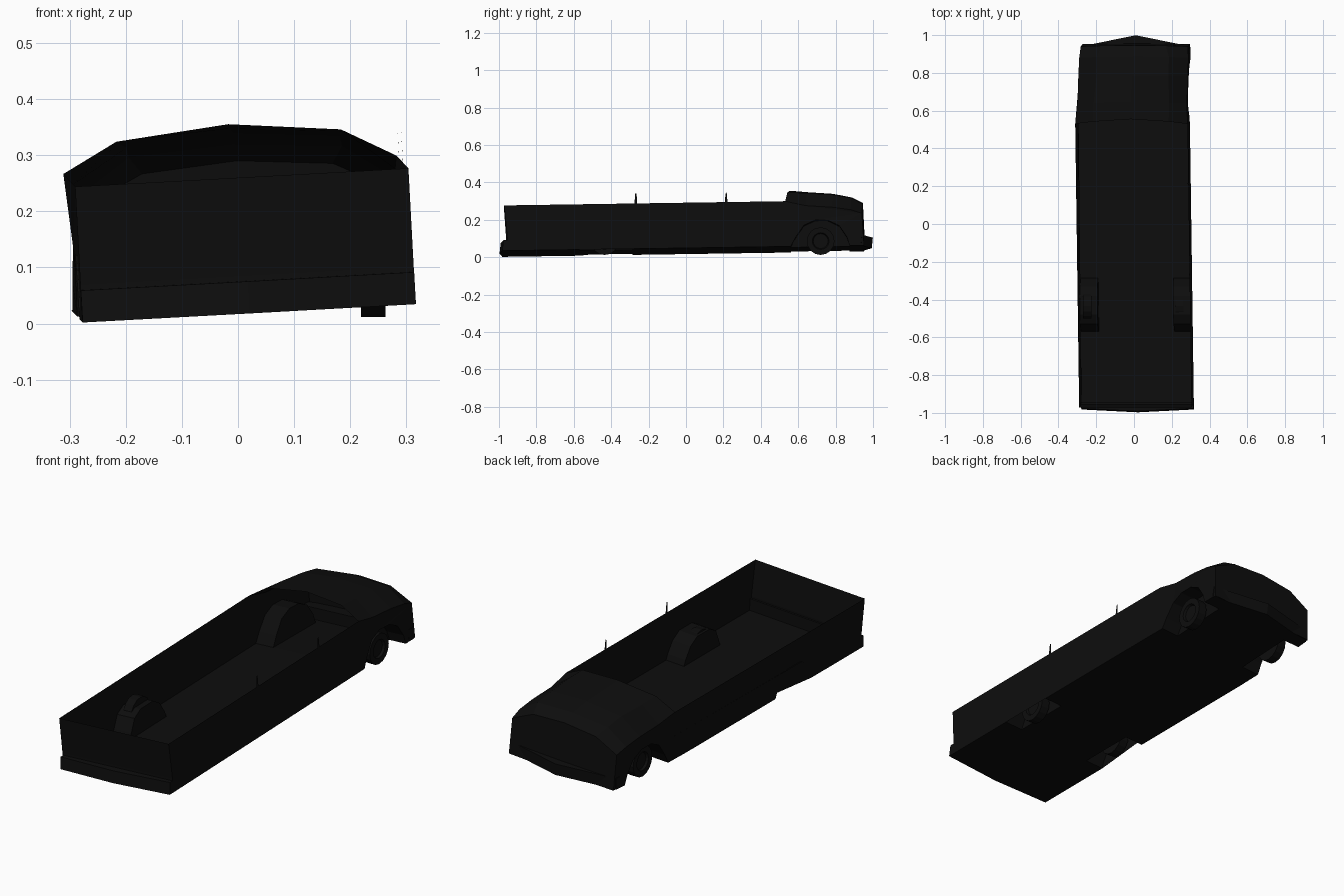
import bpy, bmesh, math

if "Cube" in bpy.data.objects:
    bpy.data.objects.remove(bpy.data.objects["Cube"])

black = bpy.data.materials.new("black paint")
black.diffuse_color = (0.004, 0.004, 0.004, 1)
black.use_nodes = True
black.node_tree.nodes["Principled BSDF"].inputs["Base Color"].default_value = black.diffuse_color


def tilt(p):
    """The body sits rolled, pitched and slightly bent on its wheels."""
    x, y, z = p
    bend = -0.014 * y if y < 0.53 else -0.0074 + 0.03 * (y - 0.53)
    return (x + bend - 0.055 * (z - 0.15), y, z + 0.055 * x + 0.015 * y)


def make(name, polys, warp=True):
    bm = bmesh.new()
    for poly in polys:
        bm.faces.new([bm.verts.new(p) for p in poly])
    bmesh.ops.triangulate(bm, faces=[f for f in bm.faces if len(f.verts) > 4])
    bmesh.ops.remove_doubles(bm, verts=bm.verts, dist=0.0005)
    bmesh.ops.recalc_face_normals(bm, faces=bm.faces)
    if warp:
        for v in bm.verts:
            v.co = tilt(v.co)
    me = bpy.data.meshes.new(name)
    bm.to_mesh(me)
    bm.free()
    ob = bpy.data.objects.new(name, me)
    bpy.context.collection.objects.link(ob)
    me.materials.append(black)
    return ob


def side_x(y):
    if y < 0.53:
        return 0.297
    return 0.297 - 0.007 * min(1, (y - 0.53) / 0.1) - 0.09 * max(0, y - 0.87)


B = 0.033   # underside height
WELL = 0.2  # inner face of the wheel wells
rear_arch = [(-.57, B), (-.56, .06), (-.53, .12), (-.48, .146), (-.38, .146),
             (-.33, .115), (-.295, .06), (-.285, B)]
front_arch = [(.56, B), (.585, .08), (.63, .145), (.69, .172), (.76, .17),
              (.82, .14), (.86, .08), (.875, B)]

# Hood half sections: y of the edge, then (x, z) from edge to centre
hood = [(.53, [(.297, .275), (.2, .327), (0, .347)]),
        (.64, [(.29, .25), (.2, .322), (0, .338)]),
        (.78, [(.29, .24), (.19, .312), (0, .327)]),
        (.88, [(side_x(.88), .225), (.19, .293), (0, .306)]),
        (.94, [(side_x(.94), .205), (.17, .262), (0, .276)])]


def hood_ring(i):
    y, half = hood[i]
    bow = (0, .012, .025) if i == 0 else (0, .004, .006)
    pts = [(x, y + b, z) for (x, z), b in zip(half, bow)]
    return [(-x, yy, z) for x, yy, z in pts] + pts[-2::-1]


rings = [hood_ring(i) for i in range(len(hood))]
polys = []
for a, b in zip(rings, rings[1:]):
    for i in range(4):
        polys.append([a[i], a[i + 1], b[i + 1], b[i]])
make("hood", polys)

# Nose panel below the hood
nose = rings[-1]
foot = [(p[0], p[1] + .012, B) for p in nose]
make("nose_panel", [[nose[i], nose[i + 1], foot[i + 1], foot[i]] for i in range(4)])

# Side walls with wheel arch notches
outline = ([(-.955, B)] + rear_arch + front_arch + [(.952, B), (.94, .205), (.88, .225),
           (.78, .24), (.64, .25), (.53, .275), (-.972, .275), (-.955, .1)])
for s, side in ((1, "right"), (-1, "left")):
    make(side + "_wall", [[(s * side_x(min(y, .94)), y, z) for y, z in outline]])
    # Wheel wells reaching into the body
    for arch, end in ((rear_arch, "rear"), (front_arch, "front")):
        polys = [[(s * WELL, y, z) for y, z in arch]]
        for (y0, z0), (y1, z1) in zip(arch, arch[1:]):
            polys.append([(s * WELL, y0, z0), (s * WELL, y1, z1),
                          (s * side_x(y1), y1, z1), (s * side_x(y0), y0, z0)])
        make(side + "_" + end + "_wheel_well", polys)

# Tail panel
make("tail_panel", [[(-.297, -.972, .275), (.297, -.972, .275), (.297, -.955, .1), (-.297, -.955, .1)],
                    [(-.297, -.955, .1), (.297, -.955, .1), (.297, -.955, B), (-.297, -.955, B)]])

# Floor: strips between the wells, full width elsewhere
cuts = [-.955, -.57, -.285, .56, .875, .952]
polys = []
for i, (a, b) in enumerate(zip(cuts, cuts[1:])):
    xa, xb = (WELL, WELL) if i in (1, 3) else (side_x(a), side_x(min(b, .94)))
    n = 6 if i == 2 else 1
    for k in range(n):
        y0, y1 = a + (b - a) * k / n, a + (b - a) * (k + 1) / n
        w0 = xa if i in (1, 3) else side_x(y0)
        w1 = xb if i in (1, 3) else side_x(min(y1, .94))
        polys.append([(-w0, y0, B), (w0, y0, B), (w1, y1, B), (-w1, y1, B)])
make("floor", polys)


def bumper(name, plan, top_shift):
    """Prism over a plan outline whose outer edge leans in at the top."""
    full = [(-x, y) for x, y in plan] + [(x, y) for x, y in plan[-2::-1]]
    low = [(x, y, B) for x, y in full]
    high = [(x, y + (top_shift if 0 < i < len(full) - 1 else 0), .09)
            for i, (x, y) in enumerate(full)]
    n = len(full)
    polys = [low, high]
    for i in range(n):
        j = (i + 1) % n
        polys.append([low[i], low[j], high[j], high[i]])
    make(name, polys)


bumper("rear_bumper", [(.297, -.945), (.297, -.982), (0, -.997)], .006)
bumper("front_bumper", [(.288, .9), (.287, .935), (0, .993)], .006)

# Thin upright slivers on the right wall
for y, top in ((-.268, .333), (.215, .327)):
    make("door_pin", [[(.297, y - .008, .27), (.297, y + .007, .27),
                       (.297, y + .004, top - .01), (.297, y, top), (.297, y - .004, top - .01)]])

# Wheels with recessed hubs
N = 16
for s, side in ((1, "right"), (-1, "left")):
    for y, end in ((-.435, "rear"), (.72, "front")):
        zc = 0.086

        def ring(x, r):
            return [(s * x - .003, y + r * math.cos(2 * math.pi * k / N),
                     zc + r * math.sin(2 * math.pi * k / N)) for k in range(N)]
        loops = [ring(.222, .074), ring(.266, .074), ring(.266, .045), ring(.255, .04)]
        polys = [loops[0], loops[-1]]
        for a, b in zip(loops, loops[1:]):
            for k in range(N):
                j = (k + 1) % N
                polys.append([a[k], a[j], b[j], b[k]])
        make(side + "_" + end + "_wheel", polys, warp=False)
